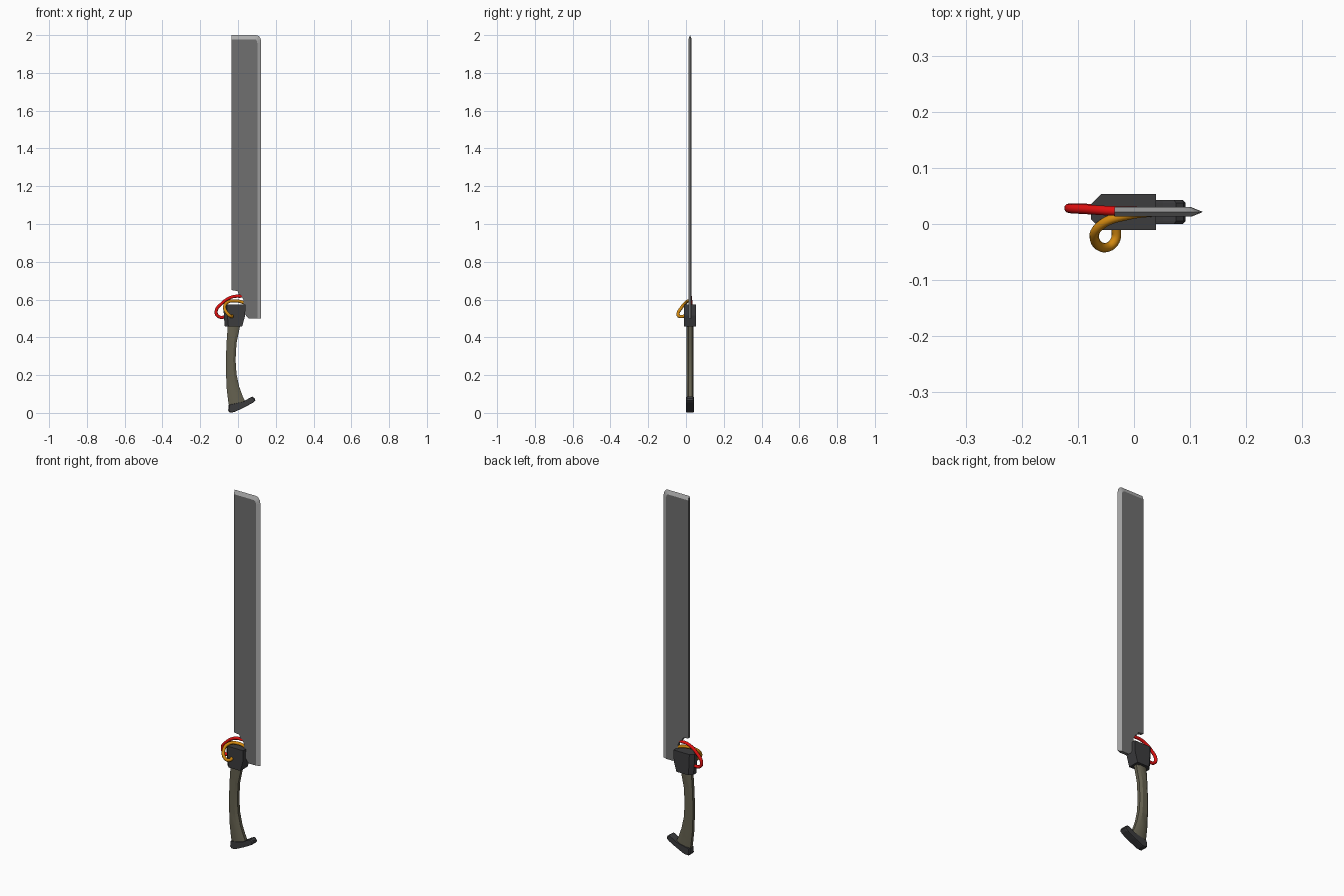
import bpy, bmesh, math

if "Cube" in bpy.data.objects:
    bpy.data.objects.remove(bpy.data.objects["Cube"])

YC = 0.0215  # centre plane of the sword


def material(name, rgb):
    m = bpy.data.materials.new(name)
    m.diffuse_color = (*rgb, 1)
    m.use_nodes = True
    m.node_tree.nodes["Principled BSDF"].inputs["Base Color"].default_value = m.diffuse_color
    return m


blade_grey = material("blade_grey", (0.16, 0.16, 0.16))
edge_grey = material("edge_grey", (0.42, 0.42, 0.42))
dark = material("dark", (0.045, 0.045, 0.048))
olive = material("olive", (0.13, 0.12, 0.08))
red = material("red", (0.75, 0.005, 0.005))
orange = material("orange", (0.65, 0.25, 0.005))


def loft(name, rings, mats, smooth=None):
    """Skin a list of equal-length closed rings and cap both ends."""
    bm = bmesh.new()
    vs = [[bm.verts.new(p) for p in r] for r in rings]
    n = len(rings[0])
    for a, b in zip(vs, vs[1:]):
        for i in range(n):
            j = (i + 1) % n
            bm.faces.new((a[i], a[j], b[j], b[i]))
    bm.faces.new(vs[0][::-1])
    bm.faces.new(vs[-1])
    bmesh.ops.recalc_face_normals(bm, faces=bm.faces)
    me = bpy.data.meshes.new(name)
    bm.to_mesh(me)
    bm.free()
    for m in mats:
        me.materials.append(m)
    ob = bpy.data.objects.new(name, me)
    bpy.context.collection.objects.link(ob)
    if smooth:
        bpy.context.view_layer.objects.active = ob
        ob.select_set(True)
        bpy.ops.object.shade_smooth_by_angle(angle=math.radians(smooth))
        ob.select_set(False)
    return ob


# Blade: notched back, ground bevel along the cutting edge and tip
plain = [(-0.035, 0.65), (-0.002, 0.645), (0.004, 0.628), (0.018, 0.622),
         (0.028, 0.6), (0.03, 0.535), (0.045, 0.512), (0.057, 0.5)]
sharp = [(0.123, 0.5), (0.123, 1.965), (0.119, 1.983), (0.109, 1.996), (0.095, 2.0), (-0.035, 2.0)]
ground = [(0.102, 0.5), (0.102, 1.957), (0.100, 1.968), (0.096, 1.975), (0.088, 1.978), (-0.035, 1.978)]
flat = plain + ground
T = 0.0085
blade = loft("blade", [[(x, YC - T, z) for x, z in flat],
                       [(x, YC, z) for x, z in plain + sharp],
                       [(x, YC + T, z) for x, z in flat]], [blade_grey, edge_grey])
for p in blade.data.polygons:
    slanted = 0.05 < abs(p.normal.y) < 0.95
    p.material_index = 1 if slanted else 0

# Guard block: chamfered on the back corners, narrowing towards the grip


def block_ring(x0, x1, z, hy=0.032, c=0.019):
    return [(x0 + c, YC - hy, z), (x1, YC - hy, z), (x1, YC + hy, z),
            (x0 + c, YC + hy, z), (x0, YC + hy - c, z), (x0, YC - hy + c, z)]


loft("guard_block", [block_ring(-0.07, 0.022, 0.458), block_ring(-0.075, 0.038, 0.515),
                     block_ring(-0.077, 0.039, 0.575)], [dark])

# Grip: curved, eight-sided section given by its left and right edges
stations = [((-0.053, 0.475), (0.014, 0.475)), ((-0.055, 0.45), (0.008, 0.445)),
            ((-0.06, 0.38), (-0.008, 0.37)), ((-0.064, 0.29), (-0.013, 0.28)),
            ((-0.063, 0.2), (-0.008, 0.205)), ((-0.06, 0.13), (0.006, 0.14)),
            ((-0.053, 0.07), (0.024, 0.09)), ((-0.047, 0.03), (0.04, 0.055))]
section = [(0, -0.5), (0.25, -1), (0.75, -1), (1, -0.5), (1, 0.5), (0.75, 1), (0.25, 1), (0, 0.5)]
loft("grip", [[(a[0] + (b[0] - a[0]) * t, YC + 0.018 * s, a[1] + (b[1] - a[1]) * t)
               for t, s in section] for a, b in stations], [olive], 30)

# Pommel: slanted hooked foot with bevelled sides
foot = [(-0.05, 0.042), (-0.052, 0.012), (-0.043, 0.002), (-0.02, 0.004), (0.035, 0.03),
        (0.08, 0.054), (0.092, 0.066), (0.088, 0.077), (0.075, 0.086), (0.052, 0.074), (0.03, 0.06)]
cx, cz = 0.02, 0.043


def foot_ring(y, k):
    return [(cx + (x - cx) * k, YC + y, cz + (z - cz) * k) for x, z in foot]


loft("pommel", [foot_ring(-0.0215, 0.93), foot_ring(-0.016, 1),
                foot_ring(0.016, 1), foot_ring(0.0215, 0.93)], [dark])


# Cables: round tubes swept along smooth paths
def cable(name, pts, radius, mat):
    cu = bpy.data.curves.new(name, 'CURVE')
    cu.dimensions = '3D'
    cu.bevel_depth = radius
    cu.bevel_resolution = 3
    cu.resolution_u = 8
    cu.use_fill_caps = True
    sp = cu.splines.new('BEZIER')
    sp.bezier_points.add(len(pts) - 1)
    for bp, p in zip(sp.bezier_points, pts):
        bp.co = p
        bp.handle_left_type = bp.handle_right_type = 'AUTO'
    cu.materials.append(mat)
    bpy.context.collection.objects.link(bpy.data.objects.new(name, cu))


cable("red_cable", [(0.02, 0.022, 0.618), (-0.03, 0.023, 0.614), (-0.085, 0.026, 0.58),
                    (-0.116, 0.028, 0.535), (-0.103, 0.028, 0.51), (-0.06, 0.027, 0.508)], 0.0085, red)
cable("orange_cable", [(0.035, 0.022, 0.583), (-0.01, 0.016, 0.593), (-0.055, 0.001, 0.586),
                       (-0.071, -0.022, 0.56), (-0.05, -0.042, 0.52),
                       (-0.034, -0.03, 0.51), (-0.032, 0.0, 0.515)], 0.0085, orange)
